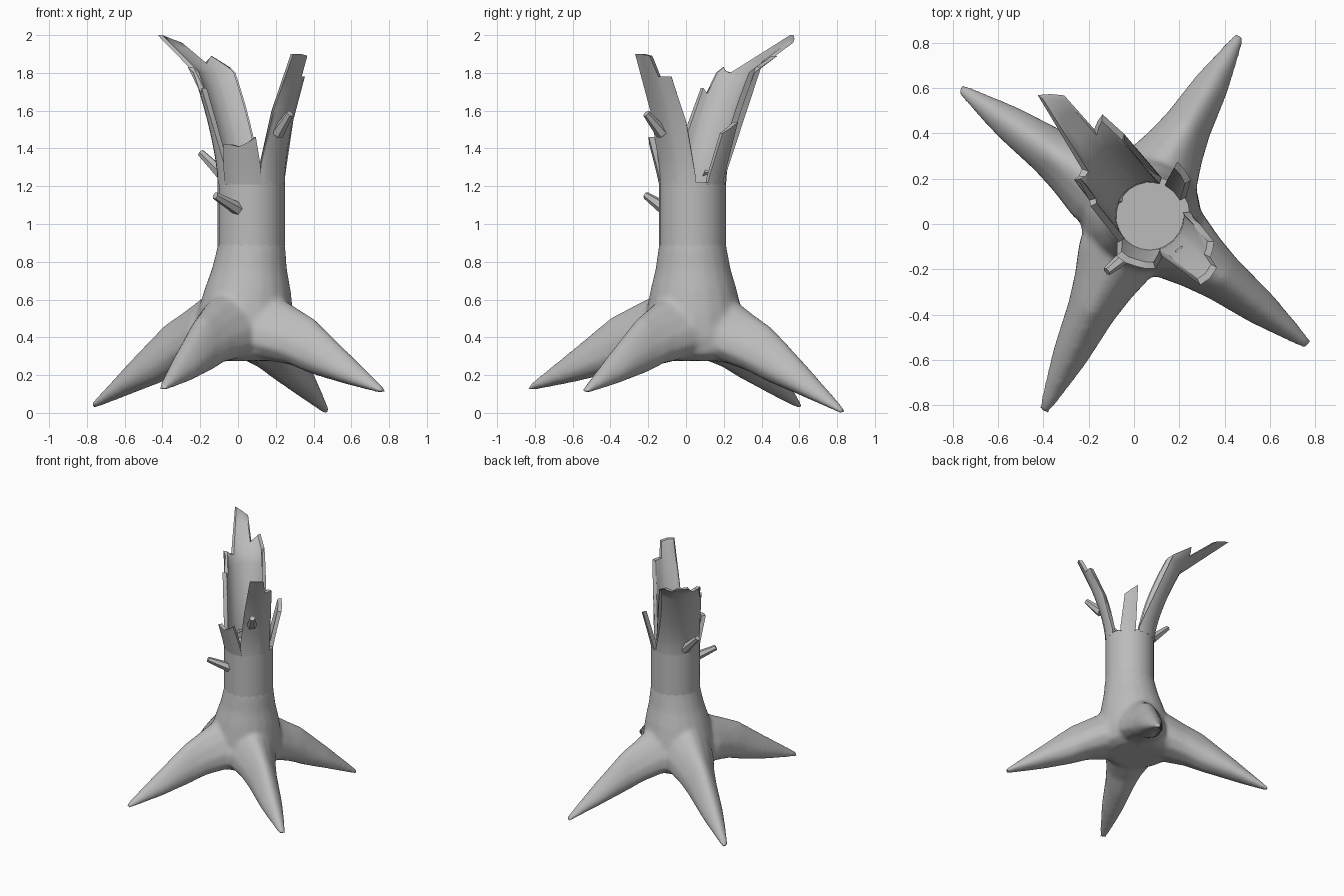
import bpy, bmesh, math
from mathutils import Vector

cube = bpy.data.objects.get("Cube")
if cube:
    bpy.data.objects.remove(cube)

GREY = (0.5, 0.5, 0.5, 1)
bark = bpy.data.materials.new("grey bark")
bark.use_nodes = True
bark.diffuse_color = GREY
bark.node_tree.nodes["Principled BSDF"].inputs["Base Color"].default_value = GREY

AXIS = Vector((0.07, 0.035, 0))
RADIUS, FLOOR, TOP = 0.178, 1.22, 2.0


def make_object(name, bm, angle=40):
    bmesh.ops.recalc_face_normals(bm, faces=bm.faces)
    mesh = bpy.data.meshes.new(name)
    bm.to_mesh(mesh)
    bm.free()
    obj = bpy.data.objects.new(name, mesh)
    bpy.context.collection.objects.link(obj)
    mesh.materials.append(bark)
    bpy.ops.object.select_all(action="DESELECT")
    obj.select_set(True)
    bpy.context.view_layer.objects.active = obj
    bpy.ops.object.shade_smooth_by_angle(angle=math.radians(angle))
    return obj


def loft(bm, rings):
    """Skin a list of point rings and cap both ends."""
    rows = [[bm.verts.new(p) for p in ring] for ring in rings]
    for a, b in zip(rows, rows[1:]):
        for i in range(len(a)):
            j = (i + 1) % len(a)
            bm.faces.new((a[i], a[j], b[j], b[i]))
    bm.faces.new(rows[0])
    bm.faces.new(rows[-1])


def oval(centre, side, up, sides, pinch=0):
    """Ring of points; pinch narrows its upper half into a ridge."""
    turns = [math.tau * i / sides for i in range(sides)]
    return [centre + side * math.cos(t) * (1 - pinch * math.sin(t)) + up * math.sin(t) for t in turns]


def circle(centre, radius, sides=20):
    return oval(centre, Vector((radius, 0, 0)), Vector((0, radius, 0)), sides)


# Flared base and four tapering roots, fused into one skin
base = bmesh.new()
flare = [(0.275, 0.19), (0.31, 0.255), (0.4, 0.27), (0.53, 0.255), (0.65, 0.23),
         (0.76, 0.2), (0.87, 0.182), (0.97, 0.165)]
low = Vector((0.015, 0.05, 0))
loft(base, [circle(low.lerp(AXIS, min(1, (z - 0.27) / 0.6)) + Vector((0, 0, z)), r)
            for z, r in flare])

root_tips = [(0.47, 0.835, -0.01), (-0.77, 0.6, 0.02), (-0.4, -0.83, 0.115), (0.772, -0.535, 0.1)]
# share of length, top height, bottom height, half width, share of tip height
stations = [(0.08, 0.73, 0.28, 0.17, 0), (0.23, 0.62, 0.26, 0.175, 0.1), (0.37, 0.535, 0.22, 0.133, 0.3),
            (0.5, 0.465, 0.165, 0.105, 0.4), (0.72, 0.28, 0.095, 0.078, 0.6), (1, 0.035, 0, 0.025, 1)]
for x, y, tip_z in root_tips:
    tip = Vector((x, y, 0))
    side = (tip - low).normalized().cross(Vector((0, 0, 1)))
    rings = []
    for f, top, bottom, width, share in stations:
        middle = low.lerp(tip, f) + Vector((0, 0, (top + bottom) / 2 + share * tip_z))
        rings.append(oval(middle, side * width, Vector((0, 0, (top - bottom) / 2)), 12, 0.35))
    loft(base, rings)
roots = make_object("trunk_base_and_roots", base, 80)
fuse = roots.modifiers.new("Fuse", "REMESH")
fuse.mode, fuse.voxel_size, fuse.use_smooth_shade = "VOXEL", 0.014, True
blend = roots.modifiers.new("Blend", "SMOOTH")
blend.factor, blend.iterations = 0.5, 16

# Upright trunk, its flat end is the floor of the hollow
trunk = bmesh.new()
loft(trunk, [circle(AXIS + Vector((0, 0, z)), RADIUS) for z in (0.88, 1.05, FLOOR)])
make_object("trunk", trunk)


def shard_point(angle, z, radius, lean, power, kink):
    """Point on the leaning wall; kink is the share of lean added near the tip."""
    a = math.radians(angle)
    t = max(0, (z - FLOOR) / (TOP - FLOOR))
    t = (1 - kink) * t ** power + kink * max(0, t * 4 - 3)
    return AXIS + Vector((radius * math.cos(a) + lean[0] * t, radius * math.sin(a) + lean[1] * t, z))


def shard(name, lean, power, rim, kink=0, rows=12):
    """Leaning piece of broken trunk wall; rim lists angle and height."""
    bm = bmesh.new()
    rings = []
    start = FLOOR - 0.01
    for angle, height in rim:
        # shared levels, cut off at the local rim height
        heights = [min(height, start + (TOP - start) * i / rows) for i in range(rows + 1)]
        outer = [shard_point(angle, z, RADIUS, lean, power, kink) for z in heights]
        inner = [shard_point(angle, z, RADIUS - 0.03, lean, power, kink) for z in heights]
        rings.append(outer + inner[::-1])
    loft(bm, rings)
    bmesh.ops.remove_doubles(bm, verts=bm.verts, dist=0.0005)
    make_object(name, bm)


# Broken rim of the hollow trunk
shard("tall_back_shard", (-0.355, 0.425), 1.5,
      [(73, 1.25), (75, 1.83), (84, 1.89), (98, 1.87), (111, 1.85), (113, 1.96), (127, 1.98),
       (142, 2.0), (163, 1.8), (176, 1.81), (190, 1.83), (194, 1.69), (207, 1.72), (222, 1.3)], 0.43)
shard("front_side_shard", (0.18, -0.18), 1.6,
      [(285, 1.32), (290, 1.6), (296, 1.9), (313, 1.9), (331, 1.89), (335, 1.78), (346, 1.78),
       (358, 1.78), (3, 1.55), (6, 1.24)])
shard("low_front_shard", (-0.08, -0.2), 1,
      [(218, 1.27), (225, 1.42), (240, 1.42), (255, 1.41), (270, 1.43), (286, 1.46), (289, 1.32)])
shard("small_back_shard", (0.08, 0.21), 1, [(27, 1.25), (30, 1.48), (45, 1.51), (60, 1.54), (64, 1.25)])

# Short snapped twigs
twigs = [((0.0, -0.11, 1.08), (-0.12, -0.21, 1.15)),
         ((-0.07, 0.12, 1.25), (-0.2, 0.14, 1.38)),
         ((0.21, -0.125, 1.48), (0.275, -0.21, 1.585))]
for number, (start, end) in enumerate(twigs, 1):
    start, end = Vector(start), Vector(end)
    side = (end - start).normalized().cross(Vector((0, 0, 1))).normalized()
    up = side.cross((end - start).normalized())
    twig = bmesh.new()
    loft(twig, [oval(start, side * 0.036, up * 0.036, 6), oval(end, side * 0.02, up * 0.02, 6)])
    make_object(f"twig_{number}", twig)
